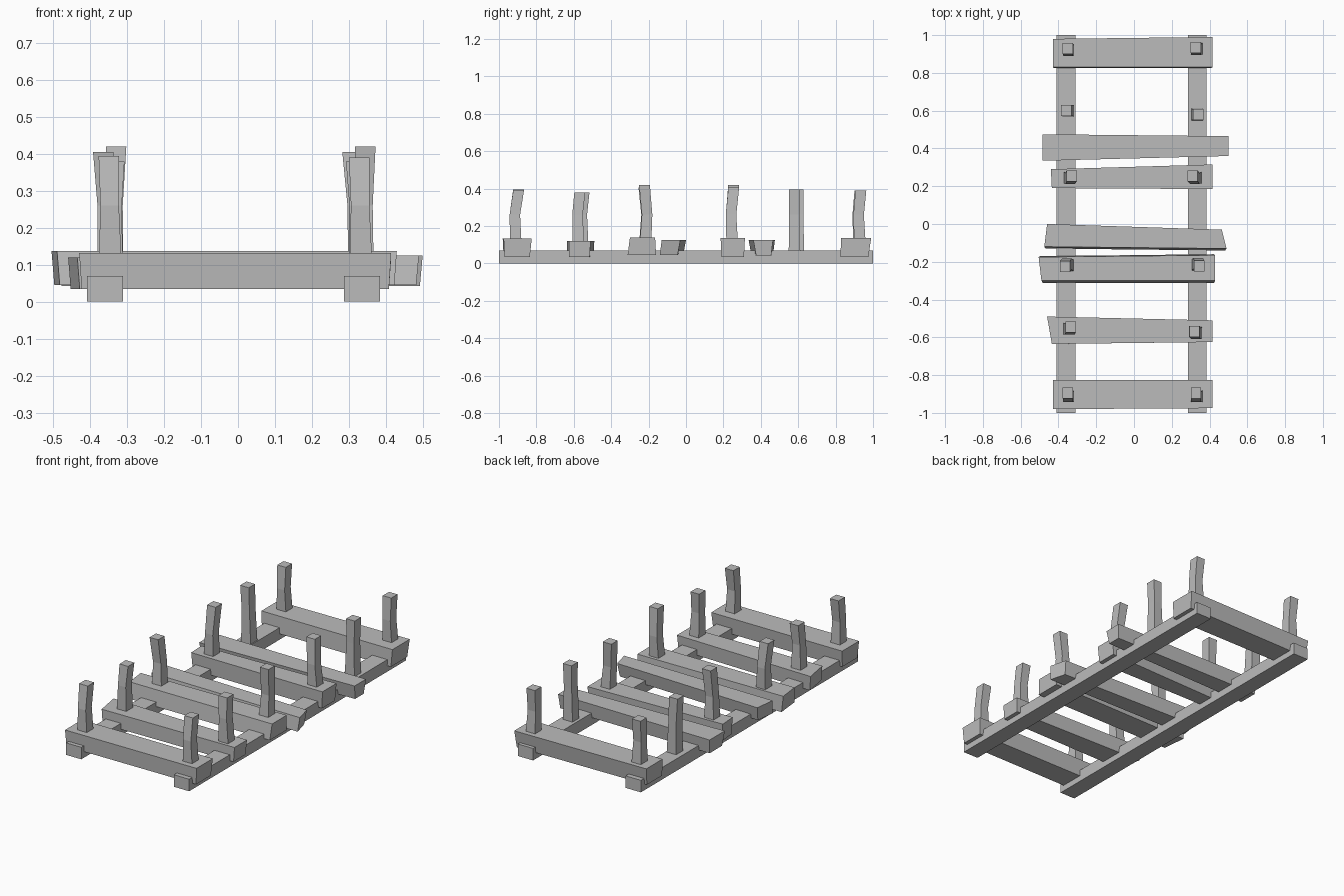
import bpy

old = bpy.data.objects.get("Cube")
if old:
    bpy.data.objects.remove(old, do_unlink=True)

grey = bpy.data.materials.new("weathered grey")
grey.use_nodes = True
colour = (0.5, 0.5, 0.5, 1)
grey.diffuse_color = colour
grey.node_tree.nodes["Principled BSDF"].inputs["Base Color"].default_value = colour


def loft(name, rings):
    """Join a stack of four-cornered rings into a closed beam."""
    verts = [p for ring in rings for p in ring]
    faces = [(3, 2, 1, 0)]
    for r in range(len(rings) - 1):
        a = r * 4
        faces += [(a + i, a + (i + 1) % 4, a + 4 + (i + 1) % 4, a + 4 + i) for i in range(4)]
    end = len(verts) - 4
    faces.append((end, end + 1, end + 2, end + 3))
    mesh = bpy.data.meshes.new(name)
    mesh.from_pydata(verts, [], faces)
    mesh.materials.append(grey)
    bpy.context.collection.objects.link(bpy.data.objects.new(name, mesh))


def square(x, y, z, wx, wy):
    return [(x + sx * wx / 2, y + sy * wy / 2, z)
            for sx, sy in ((-1, -1), (1, -1), (1, 1), (-1, 1))]


def plank(name, left, right, z0, z1, lean):
    """Ends are (x at front, x at back, front y, back y); lean moves the lower edges."""
    (lf, lb, l0, l1), (rf, rb, r0, r1) = left, right
    top = [(lf, l0, z1), (rf, r0, z1), (rb, r1, z1), (lb, l1, z1)]
    base = [(x * 0.985, y + lean[i in (2, 3)], z0) for i, (x, y, z) in enumerate(top)]
    loft(name, [base, top])


def post(name, x, y, height, base, bend, bottom=0.1):
    """A hewn post with a kink; base and bend are (x, y) shifts from the top."""
    loft(name, [square(x + base[0], y + base[1], bottom, 0.062, 0.062),
                square(x + bend[0], y + bend[1], 0.26, 0.05, 0.056),
                square(x, y, height, 0.055, 0.058)])


# Two long rails
for side, x in (("right", -0.36), ("left", 0.336)):
    loft(side + "_rail", [square(x, 0, 0, 0.098, 2), square(x, 0, 0.07, 0.098, 2)])

# Uneven cross planks, front to back
plank("front_plank", (-.43, -.43, -.98, -.825), (.415, .415, -.975, -.825), .035, .132, (.005, -.01))
plank("second_plank", (-.435, -.46, -.635, -.49), (.415, .415, -.625, -.51), .035, .12, (0, -.005))
plank("third_plank", (-.49, -.505, -.3, -.175), (.43, .43, -.3, -.165), .045, .137, (-.012, .005))
plank("loose_middle_plank", (-.475, -.46, -.12, 0), (.49, .465, -.13, -.03), .045, .125, (-.01, -.015))
plank("fifth_plank", (-.435, -.44, .19, .29), (.415, .415, .185, .315), .035, .135, (.005, -.005))
plank("loose_back_plank", (-.485, -.485, .335, .475), (.5, .5, .36, .465), .042, .125, (.015, -.01))
plank("back_plank", (-.43, -.43, .83, .98), (.415, .415, .83, .99), .035, .135, (-.005, -.015))

# Posts in pairs: right (x, y, height), left (x, y, height), base shift, bend shift
pairs = [
    ("front", (-.35, -.895, .395), (.328, -.895, .39), -.015, -.02),
    ("second", (-.335, -.545, .38), (.32, -.568, .38), -.008, -.012),
    ("third", (-.365, -.225, .405), (.345, -.222, .42), .005, .014),
    ("fourth", (-.33, .255, .42), (.31, .255, .405), -.008, -.014),
    ("fifth", (-.358, .6, .395), (.34, .58, .395), 0, 0),
    ("back", (-.35, .93, .39), (.327, .935, .39), -.005, -.012),
]
for name, right, left, base_y, bend_y in pairs:
    bottom = 0.06 if name == "fifth" else 0.1
    for side, spot, middle in (("right", right, -.345), ("left", left, .334)):
        drift = (middle - spot[0]) * 0.8
        post(f"{name}_{side}_post", *spot, (drift, base_y), (drift * 0.6, bend_y), bottom)
